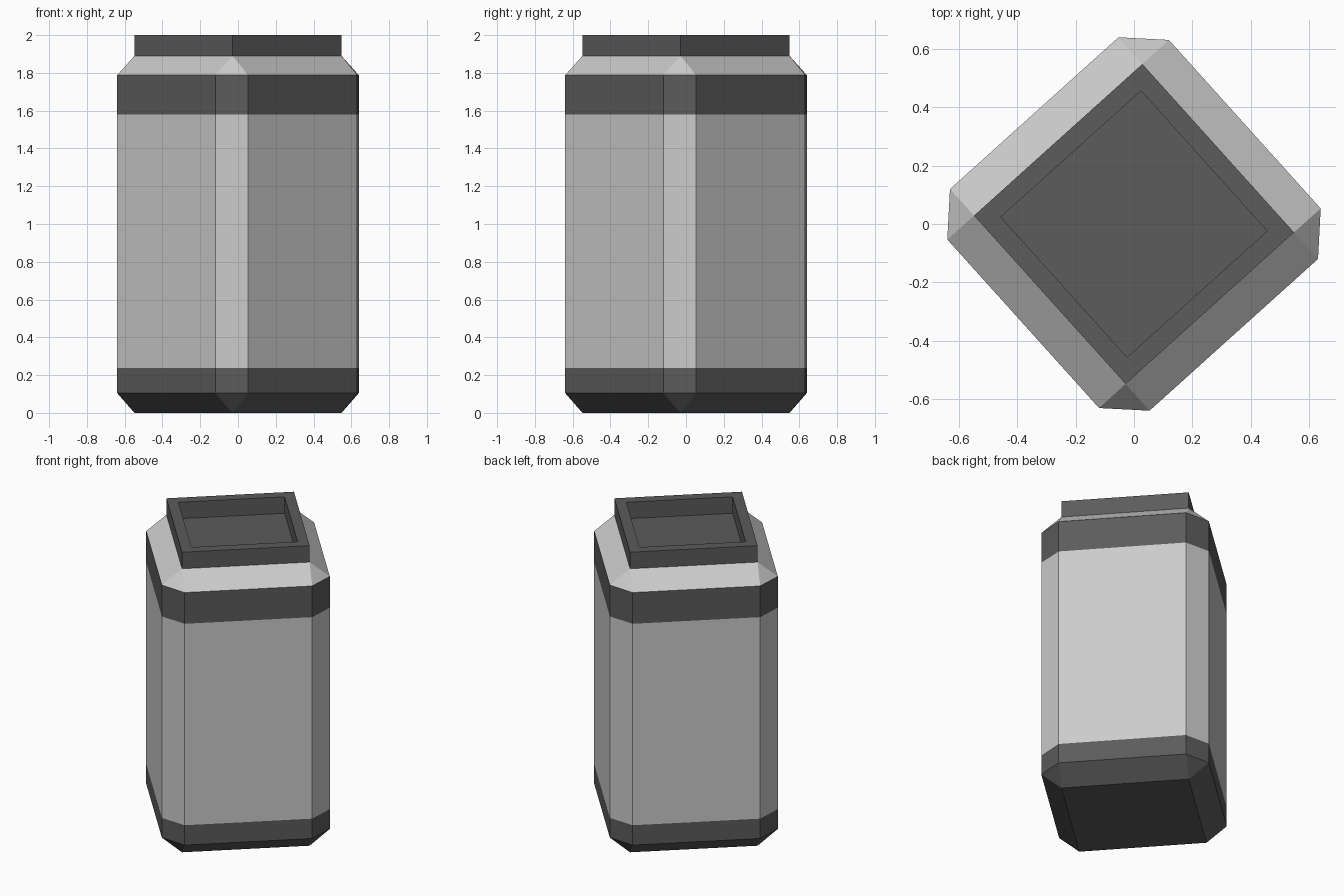
import bpy, bmesh, math

if "Cube" in bpy.data.objects:
    bpy.data.objects.remove(bpy.data.objects["Cube"])

TURN = math.radians(-3)
OCT = (0.642, math.radians(7.75))   # radius, half-angle of the corner cut
SQ = (0.549, 0.0)                   # plain square section
INNER = (0.457, 0.0)

dark = bpy.data.materials.new("dark")
dark.diffuse_color = (0.106, 0.106, 0.106, 1)
dark.use_nodes = True
dark.node_tree.nodes["Principled BSDF"].inputs["Base Color"].default_value = dark.diffuse_color


def loft(name, sections, mat=None, cap_start=False, cap_end=False):
    """Skin a stack of (section, z); coincident corner points are merged."""
    bm = bmesh.new()
    rings = []
    for (r, half), z in sections:
        ring = []
        for q in range(4):
            for s in (-half, half):
                a = TURN + q * math.pi / 2 + s
                ring.append(bm.verts.new((r * math.cos(a), r * math.sin(a), z)))
        rings.append(ring)
    for lo, hi in zip(rings, rings[1:]):
        for i in range(8):
            j = (i + 1) % 8
            bm.faces.new((lo[i], lo[j], hi[j], hi[i]))
    if cap_start:
        bm.faces.new(rings[0][::-1])
    if cap_end:
        bm.faces.new(rings[-1])
    bmesh.ops.remove_doubles(bm, verts=bm.verts, dist=1e-5)
    me = bpy.data.meshes.new(name)
    bm.to_mesh(me)
    bm.free()
    if mat:
        me.materials.append(mat)
    ob = bpy.data.objects.new(name, me)
    bpy.context.collection.objects.link(ob)
    return ob


# Bevelled foot and lower band
loft("base", [(SQ, 0), (OCT, 0.105), (OCT, 0.237)], dark, cap_start=True)
# Main wall
loft("body", [(OCT, 0.237), (OCT, 1.58)])
# Upper band
loft("upper_band", [(OCT, 1.58), (OCT, 1.788)], dark)
# Sloping shoulder
loft("shoulder", [(OCT, 1.788), (SQ, 1.89)])
# Raised square rim with sunken lid
loft("rim", [(SQ, 1.89), (SQ, 2.0), (INNER, 2.0), (INNER, 1.89)], dark, cap_end=True)
